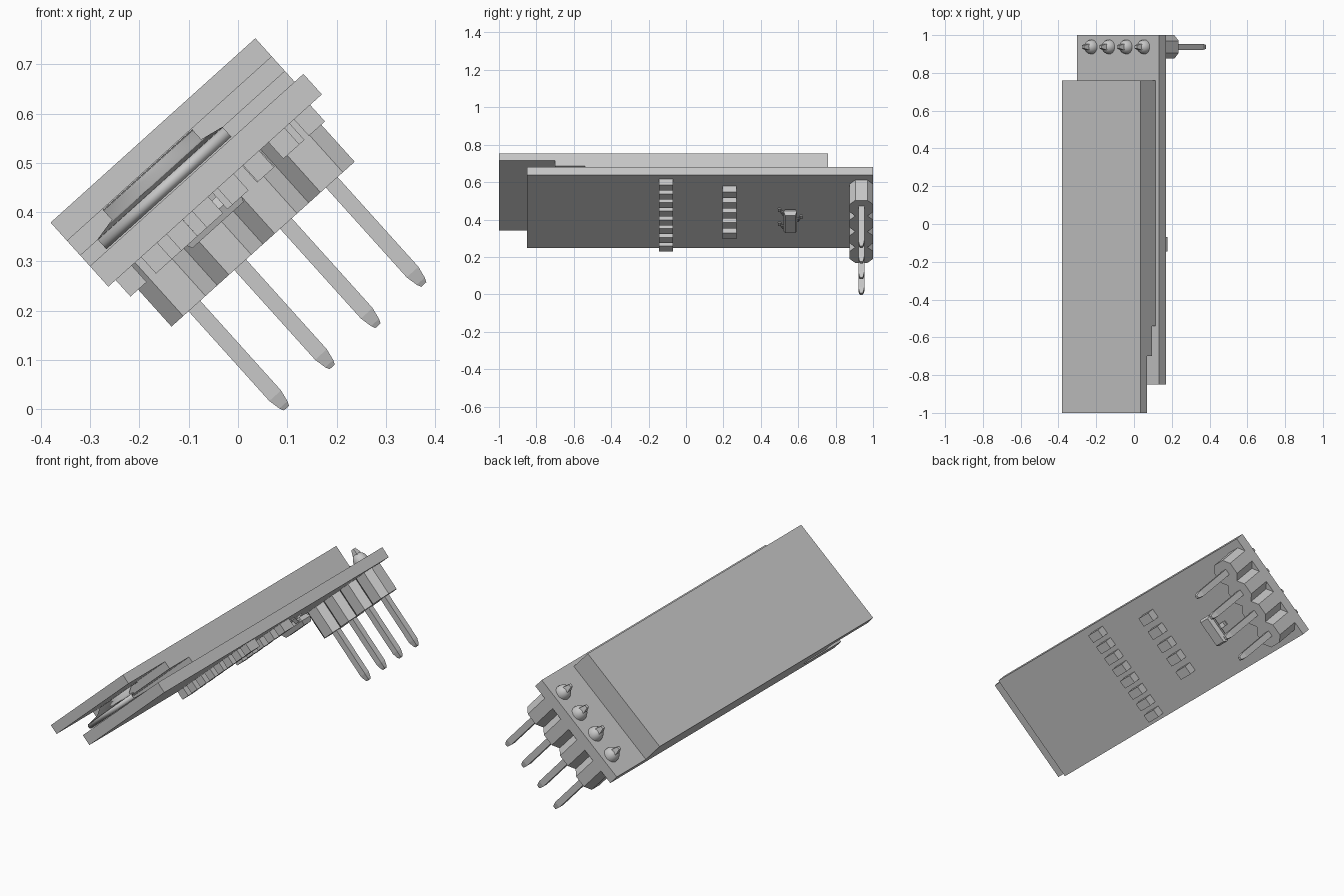
import bpy, bmesh, math
from mathutils import Matrix

cube = bpy.data.objects.get("Cube")
if cube:
    bpy.data.objects.remove(cube)

GREY = (0.58, 0.58, 0.58, 1)
grey = bpy.data.materials.new("plain grey")
grey.use_nodes = True
grey.diffuse_color = GREY
grey.node_tree.nodes["Principled BSDF"].inputs["Base Color"].default_value = GREY

# Parts are laid out flat (width, length, height), then the module is tilted
TILT = Matrix.Rotation(math.radians(-42), 4, "Y")


def finish(name, bm, smooth=False):
    bmesh.ops.recalc_face_normals(bm, faces=bm.faces)
    bm.transform(TILT)
    mesh = bpy.data.meshes.new(name)
    bm.to_mesh(mesh)
    bm.free()
    mesh.materials.append(grey)
    for p in mesh.polygons:
        p.use_smooth = smooth
    if smooth:
        mesh.set_sharp_from_angle(angle=math.radians(35))
    obj = bpy.data.objects.new(name, mesh)
    bpy.context.scene.collection.objects.link(obj)
    return obj


def loft(name, rings, smooth=False):
    """Skin between matching closed rings and cap both ends."""
    bm = bmesh.new()
    loops = [[bm.verts.new(p) for p in ring] for ring in rings]
    n = len(loops[0])
    for a, b in zip(loops, loops[1:]):
        for i in range(n):
            j = (i + 1) % n
            bm.faces.new((a[i], a[j], b[j], b[i]))
    bm.faces.new(loops[0])
    bm.faces.new(loops[-1])
    return finish(name, bm, smooth)


def rect(u0, u1, y0, y1, w):
    return [(u0, y0, w), (u1, y0, w), (u1, y1, w), (u0, y1, w)]


def box(name, u0, u1, y0, y1, w0, w1):
    return loft(name, [rect(u0, u1, y0, y1, w) for w in (w0, w1)])


# Circuit board and the three stepped layers of the screen
BOTTOM, TOP = 0.361, 0.417
box("circuit_board", -0.029, 0.554, -0.85, 1.0, BOTTOM, TOP)
box("screen_backing", -0.029, 0.53, -0.54, 0.76, TOP, 0.446)
box("screen_rear_glass", -0.029, 0.53, -0.70, 0.76, 0.446, 0.486)
box("screen_front_glass", -0.029, 0.53, -1.0, 0.76, 0.486, 0.536)

# Ribbon cable: narrow at the glass, wide where it folds over the board
path = [(-0.70, 0.484, 0.067, 0.311), (-0.75, 0.482, 0.067, 0.311),
        (-0.795, 0.457, 0.067, 0.311), (-0.815, 0.447, 0.019, 0.36)]
for k in range(1, 9):
    a = math.pi * k / 8
    path.append((-0.825 - 0.014 * math.sin(a),
                 0.4335 + 0.0135 * math.cos(a), 0.019, 0.36))
path.append((-0.53, 0.42, 0.019, 0.36))
bm = bmesh.new()
rows = [[bm.verts.new((u, y, w)) for u in (u0, u1)] for y, w, u0, u1 in path]
for a, b in zip(rows, rows[1:]):
    bm.faces.new((a[0], a[1], b[1], b[0]))
ribbon = finish("ribbon_cable", bm, smooth=True)
ribbon.modifiers.new("thickness", "SOLIDIFY").thickness = 0.003

# Pin header: chamfered blocks, tapered pins and solder domes
PIN_Y, PITCH = 0.9375, 0.125
for i in range(4):
    u = 0.262 + (i - 1.5) * PITCH
    h, cu, cy = PITCH / 2, 0.032, 0.03
    corners = [(h - cu, h), (h, h - cy), (h, cy - h), (h - cu, -h),
               (cu - h, -h), (-h, cy - h), (-h, h - cy), (cu - h, h)]
    loft(f"header_block_{i + 1}",
         [[(u + a, PIN_Y + b, w) for a, b in corners] for w in (0.215, BOTTOM)])
    loft(f"header_pin_{i + 1}",
         [rect(u - r, u + r, PIN_Y - r, PIN_Y + r, w) for w, r in
          ((-0.064, 0.007), (-0.055, 0.011), (-0.03, 0.016),
           (0.455, 0.016), (0.486, 0.008))])
    dome = []
    for k in range(6):
        a = math.radians(14 * k)
        r = 0.038 * math.cos(a)
        dome.append([(u + r * math.cos(t * math.tau / 20),
                      PIN_Y + r * math.sin(t * math.tau / 20),
                      TOP + 0.045 * math.sin(a)) for t in range(20)])
    loft(f"solder_dome_{i + 1}", dome, smooth=True)


# Rows of small chips under the board
def chip_row(name, count, first, last, width, y0, y1):
    for i in range(count):
        u = first + (last - first - width) * i / (count - 1)
        box(f"{name}_{i + 1}", u, u + width, y0, y1, 0.316, BOTTOM)


chip_row("front_chip", 8, -0.009, 0.522, 0.044, -0.145, -0.07)
chip_row("rear_chip", 5, 0.093, 0.466, 0.048, 0.195, 0.27)

# Small regulator with three bent legs
loft("regulator_body", [rect(0.15, 0.29, 0.53, 0.585, 0.305),
                        rect(0.14, 0.30, 0.522, 0.593, 0.328),
                        rect(0.15, 0.29, 0.53, 0.585, 0.35)])
for name, u, side in (("left", 0.22, 1), ("right_a", 0.165, -1),
                      ("right_b", 0.275, -1)):
    ends = [(0.03, 0.332), (0.043, 0.332), (0.052, 0.355), (0.066, 0.355)]
    loft(f"regulator_leg_{name}",
         [[(u - 0.012, 0.5575 + side * d, w), (u + 0.012, 0.5575 + side * d, w),
           (u + 0.012, 0.5575 + side * d, w + 0.008),
           (u - 0.012, 0.5575 + side * d, w + 0.008)] for d, w in ends])
